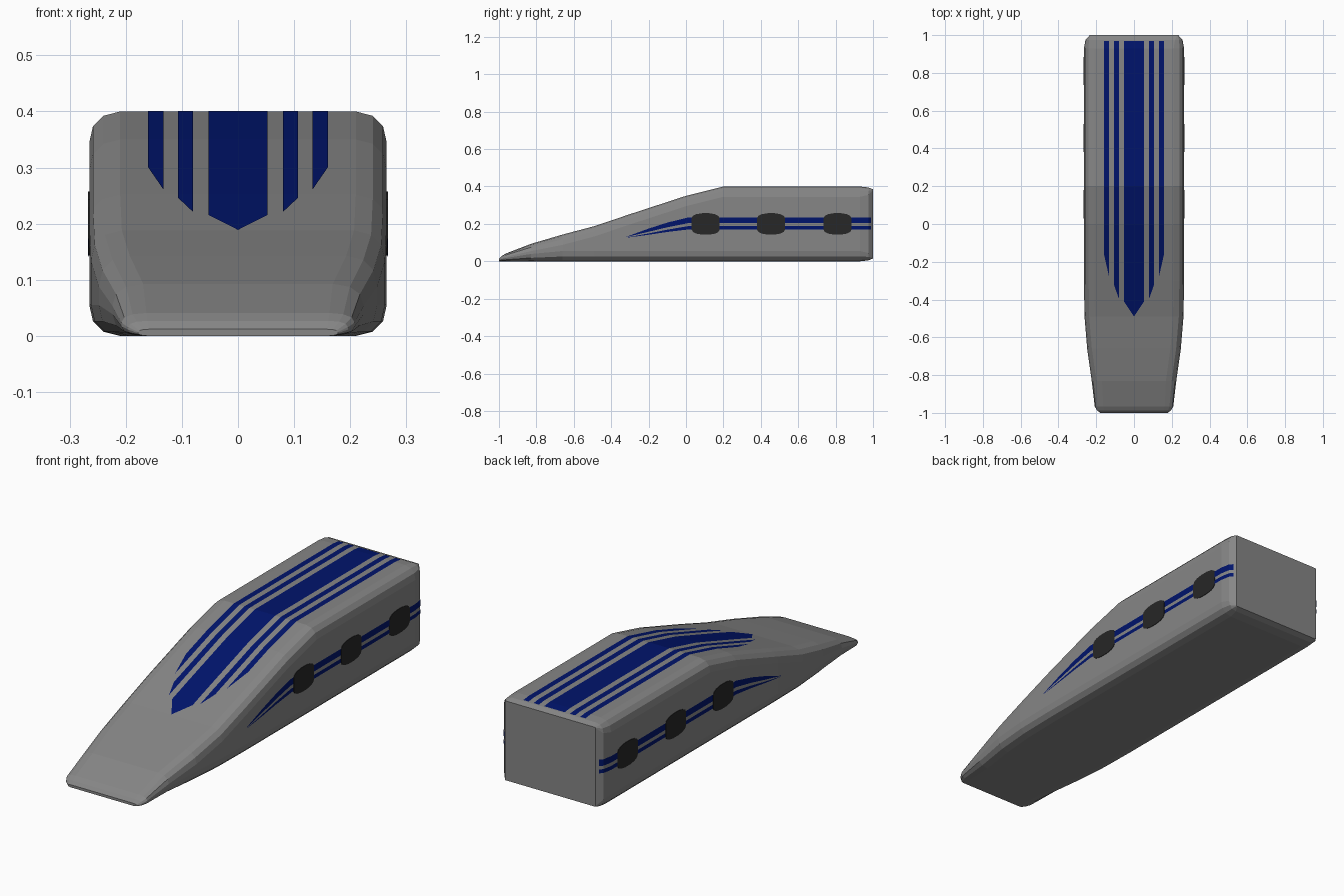
import bpy, bmesh

if "Cube" in bpy.data.objects:
    bpy.data.objects.remove(bpy.data.objects["Cube"])

# Body stations: y, bottom z, top z, half width, corner radius
STATIONS = [
    (-1.0, 0.0, 0.012, 0.178, 0.02), (-0.987, 0.0, 0.027, 0.196, 0.035),
    (-0.965, 0.0, 0.041, 0.208, 0.045),
    (-0.83, 0.0, 0.093, 0.224, 0.055), (-0.66, 0.0, 0.143, 0.248, 0.055),
    (-0.49, 0.0, 0.188, 0.262, 0.055), (-0.3, 0.0, 0.252, 0.265, 0.055),
    (0.0, 0.0, 0.35, 0.265, 0.055), (0.2, 0.0, 0.4, 0.265, 0.055),
    (0.93, 0.0, 0.4, 0.265, 0.055), (0.975, 0.005, 0.395, 0.257, 0.04),
    (1.0, 0.015, 0.385, 0.234, 0.004)]
CORNER = [(1, 0), (0.45, 0.14), (0.12, 0.47), (0, 1)]


def station_value(y, column):
    for a, b in zip(STATIONS, STATIONS[1:]):
        if y <= b[0]:
            t = (y - a[0]) / (b[0] - a[0])
            return a[column] + (b[column] - a[column]) * t
    return STATIONS[-1][column]


def material(name, color):
    mat = bpy.data.materials.new(name)
    mat.diffuse_color = (*color, 1)
    mat.use_nodes = True
    mat.node_tree.nodes["Principled BSDF"].inputs["Base Color"].default_value = mat.diffuse_color
    return mat


def finish(name, bm, mat=None, mirror=False):
    bmesh.ops.remove_doubles(bm, verts=bm.verts, dist=0.0002)
    bmesh.ops.recalc_face_normals(bm, faces=bm.faces)
    mesh = bpy.data.meshes.new(name)
    bm.to_mesh(mesh)
    bm.free()
    obj = bpy.data.objects.new(name, mesh)
    bpy.context.collection.objects.link(obj)
    if mat:
        mesh.materials.append(mat)
    if mirror:
        obj.modifiers.new("mirror", 'MIRROR')
    return obj


def ribbon(name, rows, mat):
    # strip of quads between pairs of edge points, mirrored to the other side
    bm = bmesh.new()
    pairs = [[bm.verts.new(p) for p in row] for row in rows]
    for (a, b), (c, d) in zip(pairs, pairs[1:]):
        bm.faces.new((a, b, d, c))
    return finish(name, bm, mat, mirror=True)


grey = material("body_grey", (0.24, 0.24, 0.24))
blue = material("stripe_blue", (0.0, 0.007, 0.15))
dark = material("window_dark", (0.02, 0.02, 0.02))

# Carriage body, lofted through rounded sections
bm = bmesh.new()
rings = []
for y, z0, z1, w, r in STATIONS:
    rz = min(r, 0.42 * (z1 - z0))
    top = [(w - r * u, z1 - rz * v) for u, v in CORNER]
    bottom = [(w - r * u, z0 + rz * v) for u, v in reversed(CORNER)]
    half = top + bottom
    outline = half + [(-x, z) for x, z in reversed(half)]
    rings.append([bm.verts.new((x, y, z)) for x, z in outline])
n = len(rings[0])
for a, b in zip(rings, rings[1:]):
    for i in range(n):
        j = (i + 1) % n
        bm.faces.new((a[i], a[j], b[j], b[i]))
bm.faces.new(rings[0])
bm.faces.new(rings[-1])
finish("body", bm, grey)

# Roof stripes: inner x, outer x, start y of the inner and outer edge
for name, x0, x1, y0, y1 in [("roof_stripe_centre", 0, 0.053, -0.49, -0.41),
                             ("roof_stripe_middle", 0.08, 0.107, -0.395, -0.32),
                             ("roof_stripe_outer", 0.133, 0.16, -0.275, -0.155)]:
    ys = sorted({y0, y1, 0.97} | {s[0] for s in STATIONS if y0 < s[0] < 0.97})
    rows = []
    for y in ys:
        z = station_value(y, 2) + 0.001
        outer = x0 + (x1 - x0) * min(1, (y - y0) / (y1 - y0))
        rows.append(((x0, y, z), (outer, y, z)))
    ribbon(name, rows, blue)

# Side stripes: y, lower z, upper z, tapering towards the nose
REAR = (0.2, 0.93, 0.975, 0.99)
for name, front, lo, hi in [
        ("side_stripe_upper",
         [(-0.32, 0.13, 0.131), (-0.2, 0.158, 0.175), (-0.1, 0.182, 0.207)], 0.204, 0.234),
        ("side_stripe_lower",
         [(-0.32, 0.126, 0.127), (-0.2, 0.142, 0.149), (-0.1, 0.157, 0.169)], 0.17, 0.188)]:
    points = front + [(y, lo, hi) for y in (0.01,) + REAR]
    rows = []
    for y, a, b in points:
        x = station_value(y, 3) + 0.001
        rows.append(((x, y, a), (x, y, b)))
    ribbon(name, rows, blue)

# Side windows: thin rounded panels
QUARTER = [(0.075, 0.03), (0.068, 0.043), (0.05, 0.052), (0.02, 0.057)]
upper = QUARTER + [(-y, z) for y, z in reversed(QUARTER)]
shape = upper + [(y, -z) for y, z in reversed(upper)]
for i, yc in enumerate((0.105, 0.455, 0.81)):
    bm = bmesh.new()
    base = bm.faces.new([bm.verts.new((0.263, yc + y, 0.2 + z)) for y, z in shape])
    new = bmesh.ops.extrude_face_region(bm, geom=[base])["geom"]
    verts = [g for g in new if isinstance(g, bmesh.types.BMVert)]
    bmesh.ops.translate(bm, verts=verts, vec=(0.004, 0, 0))
    finish(f"window_{i + 1}", bm, dark, mirror=True)
